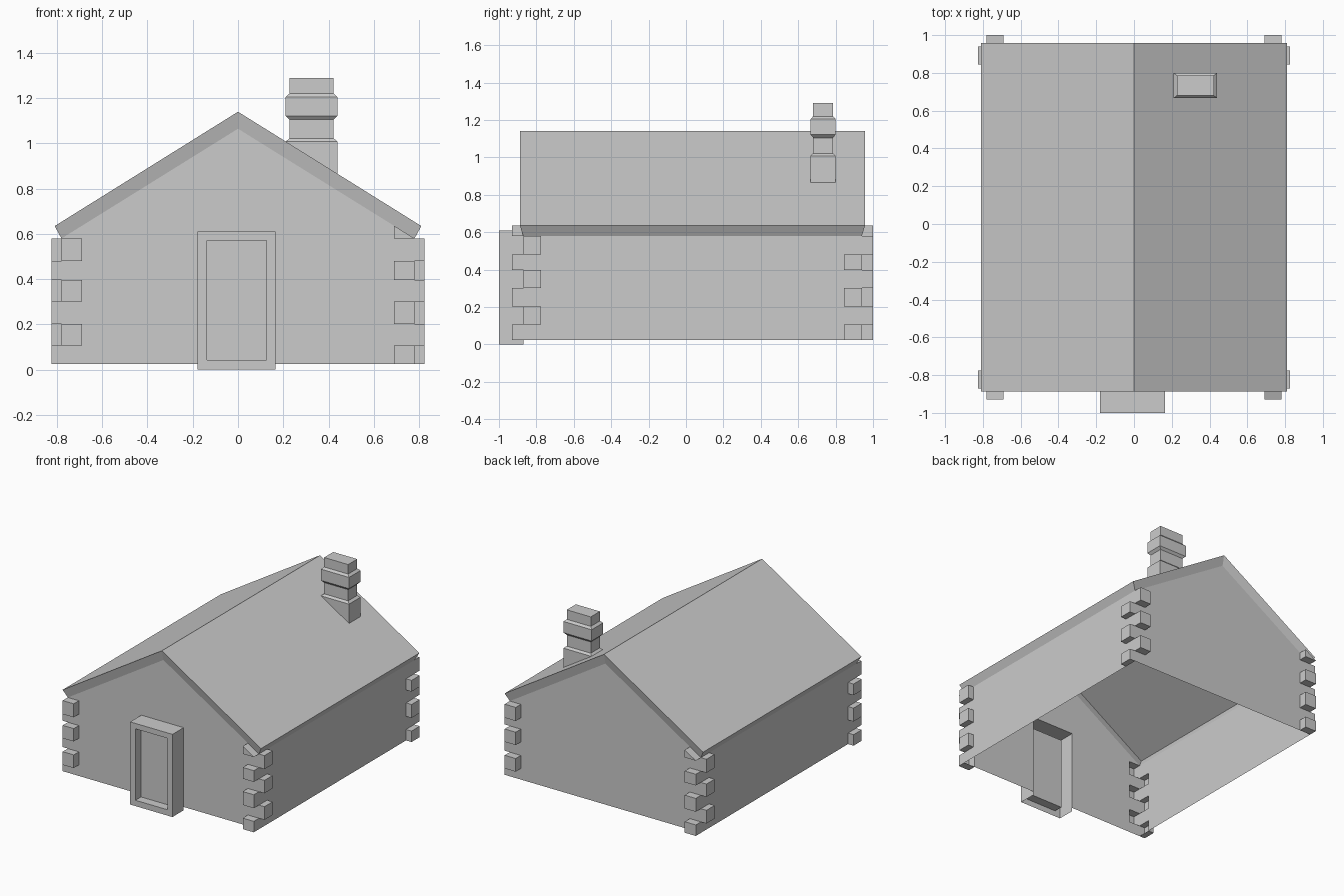
import bpy, bmesh
from mathutils import Vector

if "Cube" in bpy.data.objects:
    bpy.data.objects.remove(bpy.data.objects["Cube"])


def finish(name, bm):
    bmesh.ops.recalc_face_normals(bm, faces=bm.faces)
    mesh = bpy.data.meshes.new(name)
    bm.to_mesh(mesh)
    bm.free()
    ob = bpy.data.objects.new(name, mesh)
    bpy.context.collection.objects.link(ob)
    return ob


def loft(bm, rings, closed=True):
    """Skin consecutive point rings with quads and return their vertices."""
    vs = [[bm.verts.new(p) for p in r] for r in rings]
    n = len(vs[0])
    for a, b in zip(vs, vs[1:]):
        for i in range(n if closed else n - 1):
            j = (i + 1) % n
            bm.faces.new((a[i], a[j], b[j], b[i]))
    return vs


WX, FRONT, BACK, EAVE = 0.78, -0.87, 0.94, 0.58
LOG_X, LOG_FRONT, LOG_BACK = 0.69, -0.775, 0.845
LAYERS = [0.025, 0.106, 0.203, 0.302, 0.397, 0.48, EAVE]
DX0, DX1, DTOP = -0.18, 0.165, 0.61

# Walls: open-bottomed gabled shell
bm = bmesh.new()
profile = [(-WX, LAYERS[0]), (-WX, EAVE), (0, 1.065), (WX, EAVE), (WX, LAYERS[0])]
f, b = [[bm.verts.new((x, y, z)) for x, z in profile] for y in (FRONT, BACK)]
bm.faces.new(f)
bm.faces.new(b[::-1])
for i in (0, 3):
    bm.faces.new((f[i], b[i], b[i + 1], f[i + 1]))

# Cut the walls along log courses, corner widths and the door opening
cuts = [((x, 0, 0), (1, 0, 0)) for x in (-LOG_X, LOG_X, DX0, DX1)]
cuts += [((0, y, 0), (0, 1, 0)) for y in (LOG_FRONT, LOG_BACK)]
cuts += [((0, 0, z), (0, 0, 1)) for z in LAYERS[1:] + [DTOP]]
for co, no in cuts:
    bmesh.ops.bisect_plane(bm, geom=bm.verts[:] + bm.edges[:] + bm.faces[:],
                           dist=1e-5, plane_co=co, plane_no=no)
bmesh.ops.recalc_face_normals(bm, faces=bm.faces)

# Doorway
door = [q for q in bm.faces if (c := q.calc_center_median()).y < FRONT + 0.01
        and DX0 < c.x < DX1 and c.z < DTOP]
bmesh.ops.delete(bm, geom=door, context='FACES')

# Log ends: alternate courses stick out at each corner
pushes = []
for q in bm.faces:
    c = q.calc_center_median()
    odd = (sum(c.z > z for z in LAYERS) - 1) % 2
    on_side = abs(c.x) > WX - 0.01
    at_corner = (c.y < LOG_FRONT or c.y > LOG_BACK) if on_side else abs(c.x) > LOG_X
    if not at_corner:
        continue
    want = 1 if c.x * c.y > 0 else 0
    if on_side and odd != want:
        pushes.append((q, Vector((0.045 if c.x > 0 else -0.045, 0, 0))))
    elif not on_side and odd == want:
        pushes.append((q, Vector((0, 0.06 if c.y > 0 else -0.06, 0))))
for q, d in pushes:
    new = bmesh.ops.extrude_discrete_faces(bm, faces=[q])['faces'][0]
    bmesh.ops.translate(bm, verts=list(new.verts), vec=d)
bmesh.ops.dissolve_limit(bm, angle_limit=0.01, verts=bm.verts[:], edges=bm.edges[:])
finish("log_walls", bm)

# Roof: shell flaring out from the gable edges
bm = bmesh.new()
inner = [(-WX, EAVE), (0, 1.065), (WX, EAVE)]
outer = [(-0.81, 0.635), (0, 1.14), (0.81, 0.635)]
rings = [[(x, y, z) for x, z in p] for p, y in
         ((inner, FRONT), (outer, -0.888), (outer, 0.957), (inner, BACK))]
vs = loft(bm, rings, closed=False)
for i in (0, 2):
    bm.faces.new([r[i] for r in vs])
finish("roof", bm)

# Door frame with recessed door, open at the bottom and behind
bm = bmesh.new()


def rect(x0, x1, z0, z1, y):
    return [(x0, y, z0), (x1, y, z0), (x1, y, z1), (x0, y, z1)]


vs = loft(bm, [rect(DX0, DX1, 0, DTOP, FRONT), rect(DX0, DX1, 0, DTOP, -1.0),
               rect(-0.137, 0.125, 0.043, 0.57, -1.0),
               rect(-0.137, 0.125, 0.043, 0.57, -0.935)])
bm.faces.new(vs[-1])
under = [q for q in bm.faces if all(v.co.z < 0.001 for v in q.verts)]
bmesh.ops.delete(bm, geom=under, context='FACES')
finish("door_frame", bm)

# Chimney: stepped stack whose foot follows the roof slope
bm = bmesh.new()
CX, CY = 0.325, 0.733
NARROW, WIDE = (0.098, 0.053), (0.115, 0.067)
steps = [(WIDE, None), (WIDE, 1.008), (NARROW, 1.022), (NARROW, 1.105), (WIDE, 1.122),
         (WIDE, 1.205), (NARROW, 1.22), (NARROW, 1.29)]
rings = []
for (hx, hy), z in steps:
    pts = [(CX + sx * hx, CY + sy * hy) for sx, sy in ((-1, -1), (1, -1), (1, 1), (-1, 1))]
    rings.append([(x, y, z or 1.138 - 0.6235 * x) for x, y in pts])
vs = loft(bm, rings)
bm.faces.new(vs[-1])
finish("chimney", bm)
